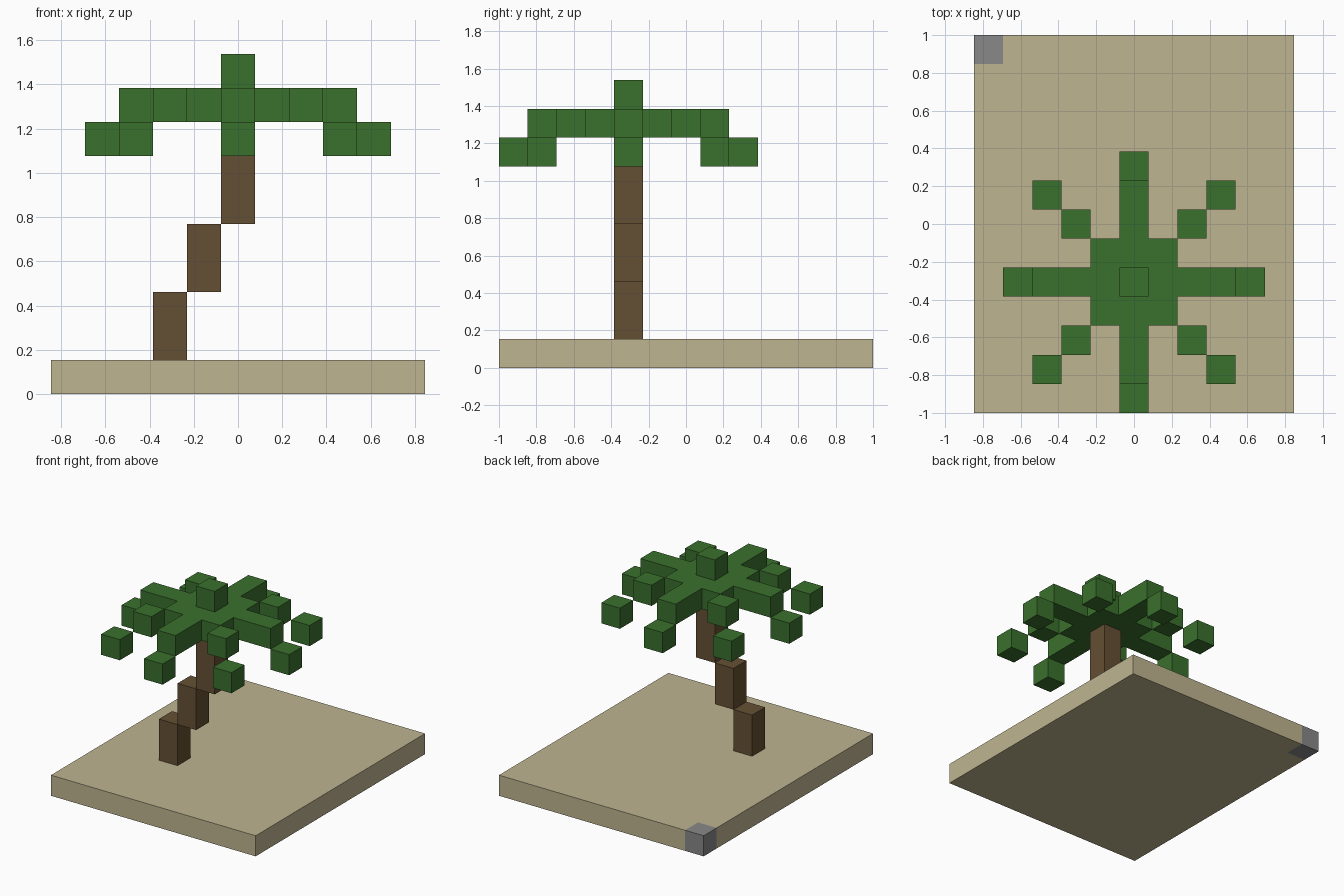
import bpy
import bmesh
from mathutils import Vector

if "Cube" in bpy.data.objects:
    bpy.data.objects.remove(bpy.data.objects["Cube"], do_unlink=True)

U = 2 / 13          # edge of one block
TREE_Y = -2         # tree position, in blocks


def material(name, rgb):
    mat = bpy.data.materials.new(name)
    mat.use_nodes = True
    mat.diffuse_color = (*rgb, 1)
    bsdf = mat.node_tree.nodes["Principled BSDF"]
    bsdf.inputs["Base Color"].default_value = (*rgb, 1)
    bsdf.inputs["Roughness"].default_value = 0.9
    return mat


sand = material("sand", (0.52, 0.46, 0.28))
bark = material("bark brown", (0.13, 0.08, 0.033))
leaf = material("leaf green", (0.042, 0.162, 0.026))
stone = material("stone grey", (0.246, 0.246, 0.246))


def box(name, center, size, mat):
    """Box whose centre (x, y) and base height are given in blocks."""
    bm = bmesh.new()
    bmesh.ops.create_cube(bm, size=1)
    bmesh.ops.scale(bm, vec=Vector(size) * U, verts=bm.verts)
    mesh = bpy.data.meshes.new(name)
    bm.to_mesh(mesh)
    bm.free()
    mesh.materials.append(mat)
    obj = bpy.data.objects.new(name, mesh)
    x, y, z = center
    obj.location = Vector((x, y, z + size[2] / 2)) * U
    bpy.context.collection.objects.link(obj)
    return obj


# Sand slab with one grey corner block cut into its faces
slab = box("sand_base", (0, 0, 0), (11, 13, 1), sand)
slab.data.materials.append(stone)
cut_x, cut_y = -4.5 * U, 5.5 * U
bm = bmesh.new()
bm.from_mesh(slab.data)
for co, no in (((cut_x, 0, 0), (1, 0, 0)), ((0, cut_y, 0), (0, 1, 0))):
    geom = bm.verts[:] + bm.edges[:] + bm.faces[:]
    bmesh.ops.bisect_plane(bm, geom=geom, plane_co=co, plane_no=no)
for face in bm.faces:
    c = face.calc_center_median()
    face.material_index = int(c.x < cut_x and c.y > cut_y)
bm.to_mesh(slab.data)
bm.free()

# Leaning stepped trunk; the top segment runs up into the crown
for i, height in enumerate((2, 2, 3)):
    box(f"trunk_{i + 1}", (i - 2, TREE_Y, 1 + 2 * i), (1, 1, height), bark)

# Crown centre and top tuft
box("crown_core", (0, TREE_Y, 8), (3, 3, 1), leaf)
box("crown_top", (0, TREE_Y, 9), (1, 1, 1), leaf)

# Straight fronds with drooping tips
for dx, dy in ((1, 0), (0, 1), (-1, 0), (0, -1)):
    box("frond", (2.5 * dx, TREE_Y + 2.5 * dy, 8),
        (1 + abs(dx), 1 + abs(dy), 1), leaf)
    box("frond_tip", (4 * dx, TREE_Y + 4 * dy, 7), (1, 1, 1), leaf)

# Diagonal fronds, stepping down from corner to corner
for dx in (-1, 1):
    for dy in (-1, 1):
        for step, z in ((2, 8), (3, 7)):
            box("diagonal_frond", (step * dx, TREE_Y + step * dy, z), (1, 1, 1), leaf)
